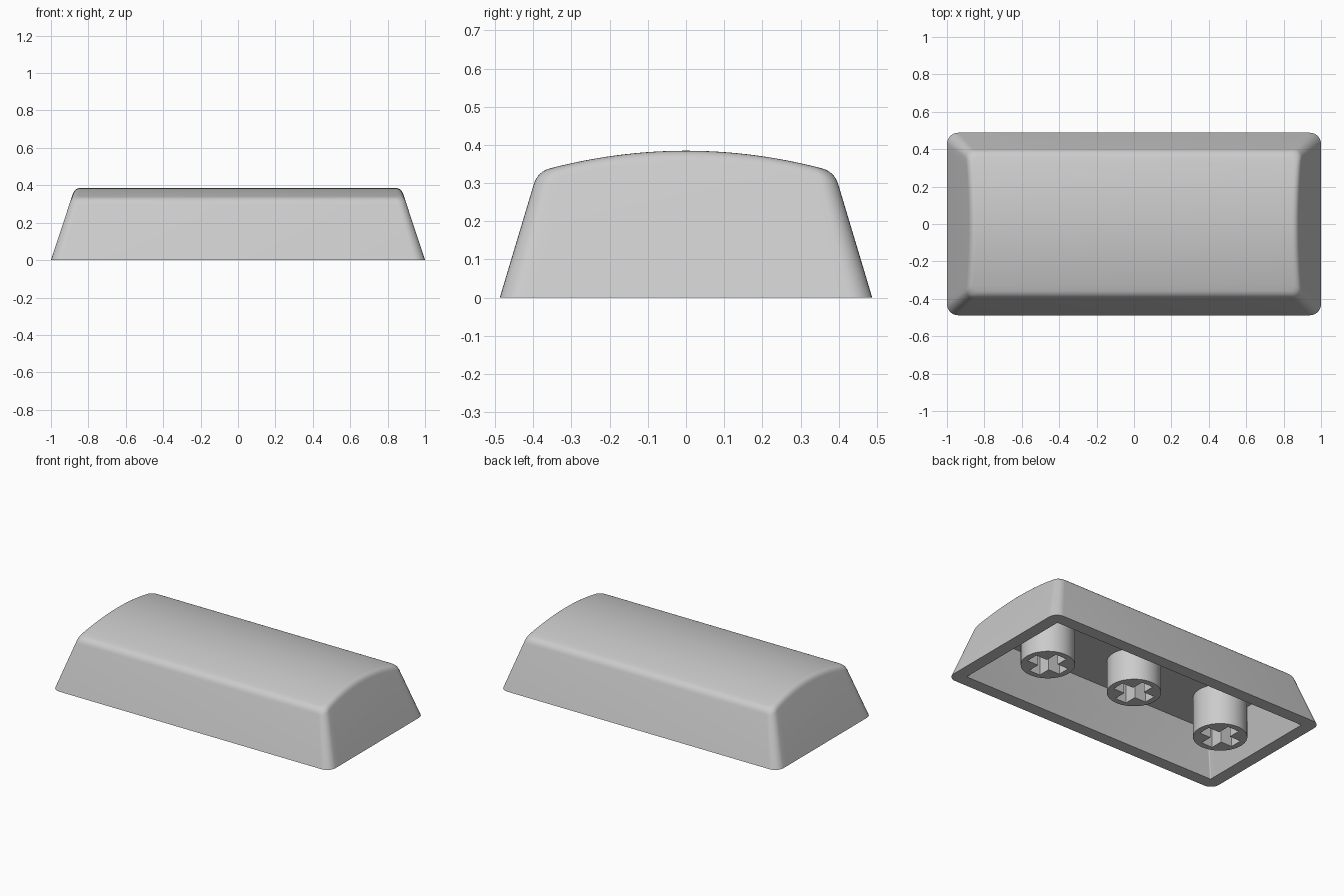
import bpy, bmesh, math

if "Cube" in bpy.data.objects:
    bpy.data.objects.remove(bpy.data.objects["Cube"])

HX, HY = 1.0, 0.488          # base half sizes
KX, KY = 0.33, 0.30          # wall taper per unit height
ROUND = 0.03                 # size of the rounded top edge
CEILING = 0.26               # height of the hollow inside

grey = bpy.data.materials.new("light_grey")
grey.diffuse_color = (0.6, 0.6, 0.6, 1)
grey.use_nodes = True
grey.node_tree.nodes["Principled BSDF"].inputs["Base Color"].default_value = grey.diffuse_color


def top_height(y):
    return 0.385 - y * y / (2 * 1.37)


def half_outline(hx, hy, r, corner=7, side=24):
    """Right half of a rounded rectangle, from front to back."""
    pts = []
    for i in range(corner + 1):
        a = -math.pi / 2 + math.pi / 2 * i / corner
        pts.append((hx - r + r * math.cos(a), -hy + r + r * math.sin(a)))
    for i in range(1, side):
        pts.append((hx, (hy - r) * (2 * i / side - 1)))
    return pts + [(x, -y) for x, y in reversed(pts[:corner + 1])]


def flat_ring(hx, hy, r, z):
    return [(x, y, z) for x, y in half_outline(hx, hy, r)]


def edge_ring(t):
    """Ring along the rounded top edge: t=0 on the wall, t=1 on the crown."""
    extra, drop = ROUND * t * t, ROUND * (1 - t) ** 2
    ring = []
    for i, (x, y) in enumerate(half_outline(HX, HY, 0.06)):
        for _ in range(5):
            z = top_height(y) - drop
            x, y = half_outline(HX - KX * z - extra, HY - KY * z - extra,
                                0.045 - 0.5 * extra)[i]
        ring.append((x, y, top_height(y) - drop))
    return ring


def finish(obj, angle):
    bm = bmesh.new()
    bm.from_mesh(obj.data)
    bmesh.ops.remove_doubles(bm, verts=bm.verts, dist=1e-5)
    bmesh.ops.recalc_face_normals(bm, faces=bm.faces)
    bm.to_mesh(obj.data)
    bm.free()
    obj.data.materials.clear()
    obj.data.materials.append(grey)
    bpy.ops.object.select_all(action='DESELECT')
    obj.select_set(True)
    bpy.context.view_layer.objects.active = obj
    bpy.ops.object.shade_smooth_by_angle(angle=math.radians(angle))


# Hollow shell: ceiling, inner wall, rim, outer wall, rounded edge, crown
ix, iy = HX - 0.08, HY - 0.08
rings = [flat_ring(ix - KX * CEILING, iy - KY * CEILING, 0.006, CEILING),
         flat_ring(ix, iy, 0.006, 0),
         flat_ring(HX, HY, 0.06, 0)]
rings += [edge_ring(i / 6) for i in range(7)]

bm = bmesh.new()
loops = []
for ring in rings:
    right = [bm.verts.new(p) for p in ring]
    left = [bm.verts.new((-x, y, z)) for x, y, z in ring]
    loops.append((right, left))
for (r0, l0), (r1, l1) in zip(loops, loops[1:]):
    a, b = r0 + l0[::-1], r1 + l1[::-1]
    for i in range(len(a)):
        j = (i + 1) % len(a)
        bm.faces.new((a[i], a[j], b[j], b[i]))
for right, left in (loops[0], loops[-1]):      # strips across ceiling and crown
    for i in range(len(right) - 1):
        bm.faces.new((right[i], right[i + 1], left[i + 1], left[i]))
mesh = bpy.data.meshes.new("shell")
bm.to_mesh(mesh)
bm.free()
shell = bpy.data.objects.new("shell", mesh)
bpy.context.collection.objects.link(shell)
finish(shell, 35)


def stem(name, x, bottom):
    """Round post with a cross-shaped socket."""
    top = CEILING + 0.01
    curve = bpy.data.curves.new(name, 'CURVE')
    curve.dimensions = '2D'
    curve.fill_mode = 'BOTH'
    curve.extrude = (top - bottom) / 2
    circle = [(0.157 * math.cos(math.tau * i / 48), 0.157 * math.sin(math.tau * i / 48))
              for i in range(48)]
    w, l = 0.04, 0.12
    cross = []
    for k in range(4):
        c, s = round(math.cos(k * math.pi / 2)), round(math.sin(k * math.pi / 2))
        cross += [(c * px - s * py, s * px + c * py)
                  for px, py in ((l, -w), (l, w), (w, w))]
    for pts in (circle, cross):
        sp = curve.splines.new('POLY')
        sp.points.add(len(pts) - 1)
        for p, (px, py) in zip(sp.points, pts):
            p.co = (px, py, 0, 1)
        sp.use_cyclic_u = True
    obj = bpy.data.objects.new(name, curve)
    bpy.context.collection.objects.link(obj)
    obj.location = (x, 0, (top + bottom) / 2)
    bpy.ops.object.select_all(action='DESELECT')
    obj.select_set(True)
    bpy.context.view_layer.objects.active = obj
    bpy.ops.object.convert(target='MESH')
    finish(bpy.context.view_layer.objects.active, 35)


# Mounting posts under the crown
stem("left_stem", -0.65, 0.0)
stem("middle_stem", 0.0, 0.055)
stem("right_stem", 0.65, 0.0)
